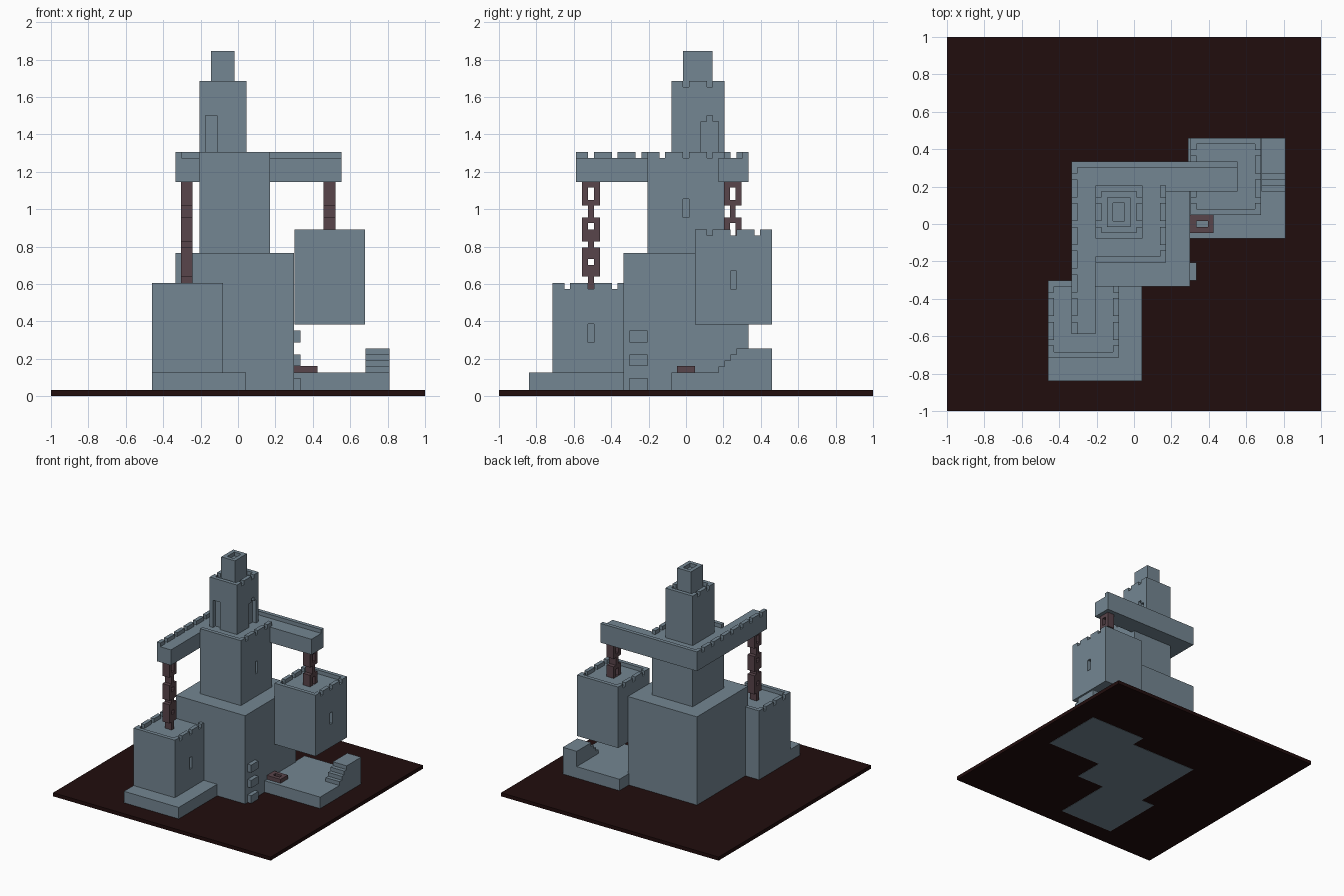
import bpy, bmesh
from mathutils import Matrix, Vector

if "Cube" in bpy.data.objects:
    bpy.data.objects.remove(bpy.data.objects["Cube"], do_unlink=True)

V = 2 / 63  # one block


def material(name, rgb):
    m = bpy.data.materials.new(name)
    m.use_nodes = True
    m.diffuse_color = (*rgb, 1)
    m.node_tree.nodes["Principled BSDF"].inputs["Base Color"].default_value = (*rgb, 1)
    return m


STONE = material("slate stone", (0.174, 0.238, 0.287))
SOIL = material("dark soil", (0.0152, 0.004, 0.004))
IRON = material("rusty iron", (0.098, 0.058, 0.069))


def build(name, boxes, mat=STONE):
    """One object from boxes given as (x0, x1, y0, y1, z0, z1)."""
    bm = bmesh.new()
    for x0, x1, y0, y1, z0, z1 in boxes:
        size = Vector((x1 - x0, y1 - y0, z1 - z0))
        mid = Vector((x0 + x1, y0 + y1, z0 + z1)) / 2
        bmesh.ops.create_cube(bm, size=1, matrix=Matrix.Translation(mid) @ Matrix.Diagonal((*size, 1)))
    me = bpy.data.meshes.new(name)
    bm.to_mesh(me)
    bm.free()
    ob = bpy.data.objects.new(name, me)
    me.materials.append(mat)
    bpy.context.collection.objects.link(ob)
    return ob


def carve(ob, boxes):
    """Cut recesses out of a solid block."""
    for b in boxes:
        cutter = build("cutter", [b])
        cutter.hide_render = True
        mod = ob.modifiers.new("recess", 'BOOLEAN')
        mod.operation, mod.solver, mod.object = 'DIFFERENCE', 'EXACT', cutter
        bpy.context.view_layer.update()
        dg = bpy.context.evaluated_depsgraph_get()
        me = bpy.data.meshes.new_from_object(ob.evaluated_get(dg))
        ob.modifiers.clear()
        ob.data = me
        bpy.data.objects.remove(cutter, do_unlink=True)


def notched(x0, y0, y1, z):
    """Battlement wall along y, with a one-block gap every four blocks."""
    out, start = [], y0
    for k in range(-8, 9):
        g = 4 * V * k
        if y0 + V < g < y1 - V:
            out.append((x0, x0 + V, start, g - V / 2, z - V, z))
            start = g + V / 2
    out.append((x0, x0 + V, start, y1, z - V, z))
    return out


def parapet(name, x0, x1, y0, y1, z):
    """Plain walls on front and back, notched walls on the sides."""
    walls = [(x0, x1, y0, y0 + V, z - V, z), (x0, x1, y1 - V, y1, z - V, z)]
    build(name, walls + notched(x0, y0, y1, z) + notched(x1 - V, y0, y1, z))


def ring(x0, x1, yc, z0, z1, h0, h1):
    """Upright chain link, open along x between h0 and h1."""
    a, b = yc - 1.5 * V, yc + 1.5 * V
    return [(x0, x1, a, a + V, z0, z1), (x0, x1, b - V, b, z0, z1),
            (x0, x1, a + V, b - V, z0, h0), (x0, x1, a + V, b - V, h1, z1)]


def bar(x0, x1, yc, z0, z1):
    return (x0, x1, yc - V / 2, yc + V / 2, z0, z1)


# Ground plate
build("ground_plate", [(-1, 1, -1, 1, 0.002, V)], SOIL)

# Main keep with wall blocks on its right side
build("keep", [(-0.335, 0.30, -0.335, 0.335, 0, 0.765)])
build("wall_blocks", [(0.29, 0.333, -0.302, -0.207, z, z + 2 * V) for z in (0.033, 0.16, 0.287)])

# Front tower on its plinth
build("front_plinth", [(-0.46, 0.043, -0.84, -0.302, 0, 0.127)])
tower = build("front_tower", [(-0.46, -0.08, -0.715, -0.302, 0.10, 0.605 - V)])
carve(tower, [(-0.08 - V, 0, -0.508 - V / 2, -0.508 + V / 2, 0.287, 0.385)])
parapet("front_tower_parapet", -0.46, -0.08, -0.715, -0.302, 0.605)

# Side platform with a stair
build("side_platform", [(0.29, 0.81, -0.078, 0.46, 0, 0.127)])
build("stair", [(0.683, 0.81, 0.175 + i * V, 0.46, 0.12, 0.127 + (i + 1) * V) for i in range(4)])

# Hanging tower
hang = build("hanging_tower", [(0.302, 0.68, 0.048, 0.46, 0.383, 0.89 - V)])
carve(hang, [(0.68 - V, 0.75, 0.254 - V / 2, 0.254 + V / 2, 0.573, 0.67)])
parapet("hanging_tower_parapet", 0.302, 0.68, 0.048, 0.46, 0.89)

# Middle tower
TOP = 1.305
mid = build("middle_tower", [(-0.206, 0.17, -0.206, 0.206, 0.74, TOP - V)])
carve(mid, [(0.17 - V, 0.25, -V / 2, V / 2, 0.955, 1.055)])
build("middle_tower_parapet", [(-0.206, 0.17, -0.206, -0.206 + V, TOP - V, TOP)]
      + notched(0.17 - V, -0.206, 0.206, TOP))

# Two beams that carry the chains
build("front_beam", [(-0.335, -0.206, -0.587, 0.335, 1.145, TOP - V)])
build("side_beam", [(-0.335, 0.553, 0.175, 0.335, 1.145, TOP - V)])
build("beam_parapet", [(-0.335, 0.553, 0.335 - V, 0.335, TOP - V, TOP)]
      + notched(-0.335, -0.587, 0.335, TOP))

# Upper tower with two recessed doorways
spire = build("upper_tower", [(-0.206, 0.045, -0.078, 0.206, TOP - V - 0.01, 1.685 - V)])
carve(spire, [(-0.175, -0.111, -0.2, -0.078 + V, TOP - V, 1.5),
              (0.045 - V, 0.2, 0.079, 0.174, TOP - V, 1.468),
              (0.045 - V, 0.2, 0.127 - V / 2, 0.127 + V / 2, 1.45, 1.5)])
parapet("upper_tower_parapet", -0.206, 0.045, -0.078, 0.206, 1.685)

# Topmost turret with a sunken roof
turret = build("turret", [(-0.144, -0.018, -0.015, 0.143, 1.64, 1.845)])
carve(turret, [(-0.144 + V, -0.018 - V, -0.015 + V, 0.143 - V, 1.845 - V, 1.95)])

# Front chain
x0, x1, y = -0.306, -0.243, -0.508
build("front_chain", ring(x0, x1, y, 1.02, 1.15, 1.05, 1.115)
      + [bar(x0, x1, y, 0.955, 1.02)]
      + ring(x0, x1, y, 0.828, 0.955, 0.89, 0.925)
      + [bar(x0, x1, y, 0.795, 0.828)]
      + ring(x0, x1, y, 0.64, 0.795, 0.70, 0.733)
      + [bar(x0, x1, y, 0.56, 0.64)], IRON)

# Side chain
x0, x1, y = 0.457, 0.521, 0.25
build("side_chain", ring(x0, x1, y, 1.02, 1.15, 1.05, 1.115)
      + [bar(x0, x1, y, 0.955, 1.02)]
      + ring(x0, x1, y, 0.85, 0.955, 0.86, 0.925), IRON)

# Loose link lying on the platform
link = build("loose_link", [(0.29, 0.425, -0.048, 0.048, 0.12, 0.16)], IRON)
carve(link, [(0.333, 0.395, -V / 2, V / 2, 0.1, 0.2)])
